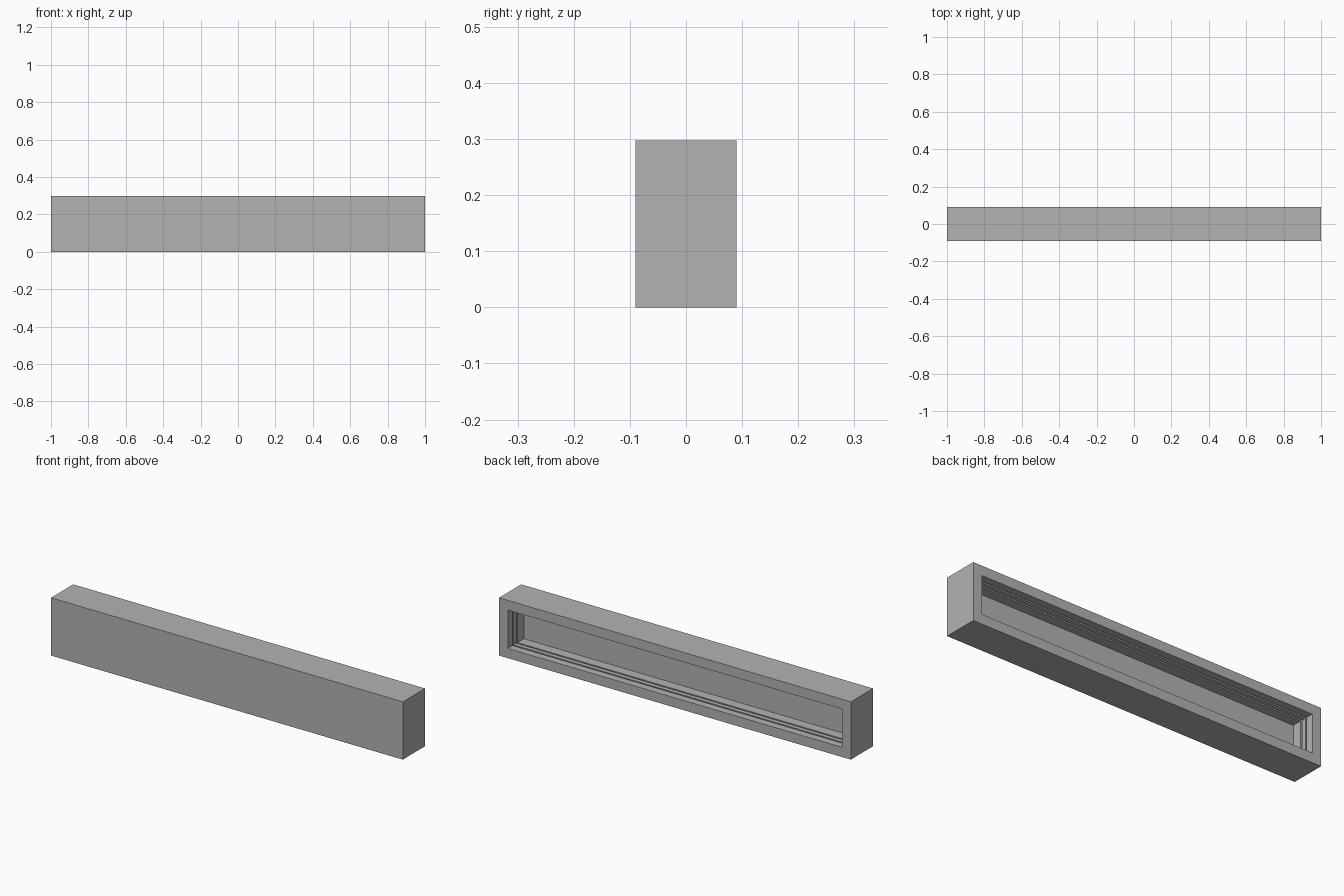
import bpy
import bmesh

cube = bpy.data.objects.get("Cube")
if cube:
    bpy.data.objects.remove(cube)

LENGTH, DEPTH, HEIGHT = 2.0, 0.18, 0.297
WALL = 0.05
GROOVE_STARTS = (0.039, 0.070)
GROOVE_WIDTH = 0.009
GROOVE_CUT = 0.009

grey = bpy.data.materials.new("mid_grey")
grey.use_nodes = True
colour = (0.45, 0.45, 0.45, 1)
grey.diffuse_color = colour
grey.node_tree.nodes["Principled BSDF"].inputs["Base Color"].default_value = colour

# Wall profile as (inset from the outside, depth from the open back)
profile = [(0, DEPTH), (0, 0), (WALL, 0)]
for start in GROOVE_STARTS:
    end = start + GROOVE_WIDTH
    deep = WALL - GROOVE_CUT
    profile += [(WALL, start), (deep, start), (deep, end), (WALL, end)]
profile.append((WALL, DEPTH - WALL))

bm = bmesh.new()


def rectangle_ring(inset, depth):
    """One rectangular ring of the casing, facing the back."""
    x = LENGTH / 2 - inset
    y = DEPTH / 2 - depth
    low, high = inset, HEIGHT - inset
    corners = ((-x, low), (x, low), (x, high), (-x, high))
    return [bm.verts.new((cx, y, cz)) for cx, cz in corners]


# Loft the rings into the casing, then close the front and the recess
rings = [rectangle_ring(*point) for point in profile]
for a, b in zip(rings, rings[1:]):
    for i in range(4):
        j = (i + 1) % 4
        bm.faces.new((a[i], a[j], b[j], b[i]))
bm.faces.new(rings[0])
bm.faces.new(rings[-1])
bmesh.ops.recalc_face_normals(bm, faces=bm.faces)

mesh = bpy.data.meshes.new("grooved_casing")
bm.to_mesh(mesh)
bm.free()
mesh.materials.append(grey)
casing = bpy.data.objects.new("grooved_casing", mesh)
bpy.context.collection.objects.link(casing)
